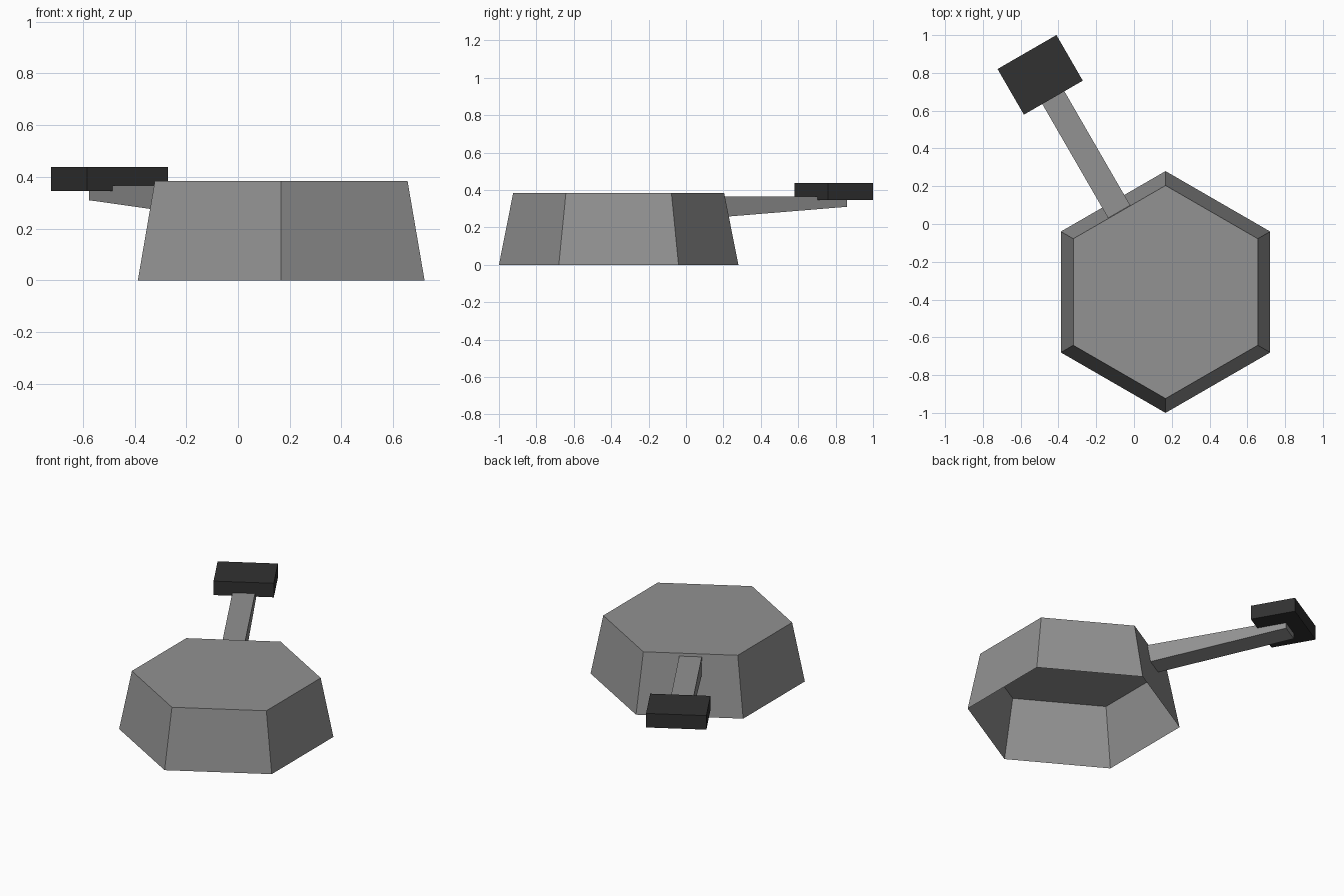
import bpy, bmesh, math
from mathutils import Matrix

if "Cube" in bpy.data.objects:
    bpy.data.objects.remove(bpy.data.objects["Cube"])

# Shared frame: body centre, with local +y pointing along the handle
CX, CY = 0.167, -0.36
FRAME = Matrix.Translation((CX, CY, 0)) @ Matrix.Rotation(math.radians(30), 4, 'Z')


def material(name, v):
    m = bpy.data.materials.new(name)
    m.diffuse_color = (v, v, v, 1)
    m.use_nodes = True
    m.node_tree.nodes["Principled BSDF"].inputs["Base Color"].default_value = m.diffuse_color
    return m


def finish(name, bm, mat):
    bmesh.ops.recalc_face_normals(bm, faces=bm.faces)
    me = bpy.data.meshes.new(name)
    bm.to_mesh(me)
    bm.free()
    me.materials.append(mat)
    ob = bpy.data.objects.new(name, me)
    bpy.context.collection.objects.link(ob)
    ob.matrix_world = FRAME
    return ob


def bar(name, profile, width, mat):
    """Extrude a (y, z) side profile across the given width."""
    bm = bmesh.new()
    face = bm.faces.new([bm.verts.new((-width / 2, y, z)) for y, z in profile])
    ext = bmesh.ops.extrude_face_region(bm, geom=[face])
    verts = [g for g in ext['geom'] if isinstance(g, bmesh.types.BMVert)]
    bmesh.ops.translate(bm, verts=verts, vec=(width, 0, 0))
    return finish(name, bm, mat)


grey = material("mid_grey", 0.287)
dark = material("dark_grey", 0.031)

# Hexagonal tapered shell, open underneath
R_LOW, R_TOP, H = 0.64, 0.564, 0.384
bm = bmesh.new()
rings = [[bm.verts.new((r * math.cos(math.radians(60 * i)),
                        r * math.sin(math.radians(60 * i)), z)) for i in range(6)]
         for r, z in ((R_LOW, 0), (R_TOP, H))]
for i in range(6):
    j = (i + 1) % 6
    bm.faces.new((rings[0][i], rings[0][j], rings[1][j], rings[1][i]))
bm.faces.new(rings[1])
finish("body_shell", bm, grey)


def wall(z):
    """Distance from the axis to the sloped wall at height z."""
    return math.cos(math.pi / 6) * (R_LOW + (R_TOP - R_LOW) * z / H)


# Tapered handle arm starting on the wall
bar("handle_arm", [(wall(0.249), 0.249), (1.37, 0.31), (1.37, 0.366),
                   (wall(0.366), 0.366)], 0.135, grey)

# Dark block at the end of the arm
bar("handle_block", [(1.188, 0.346), (1.467, 0.346), (1.467, 0.438),
                     (1.188, 0.438)], 0.36, dark)
